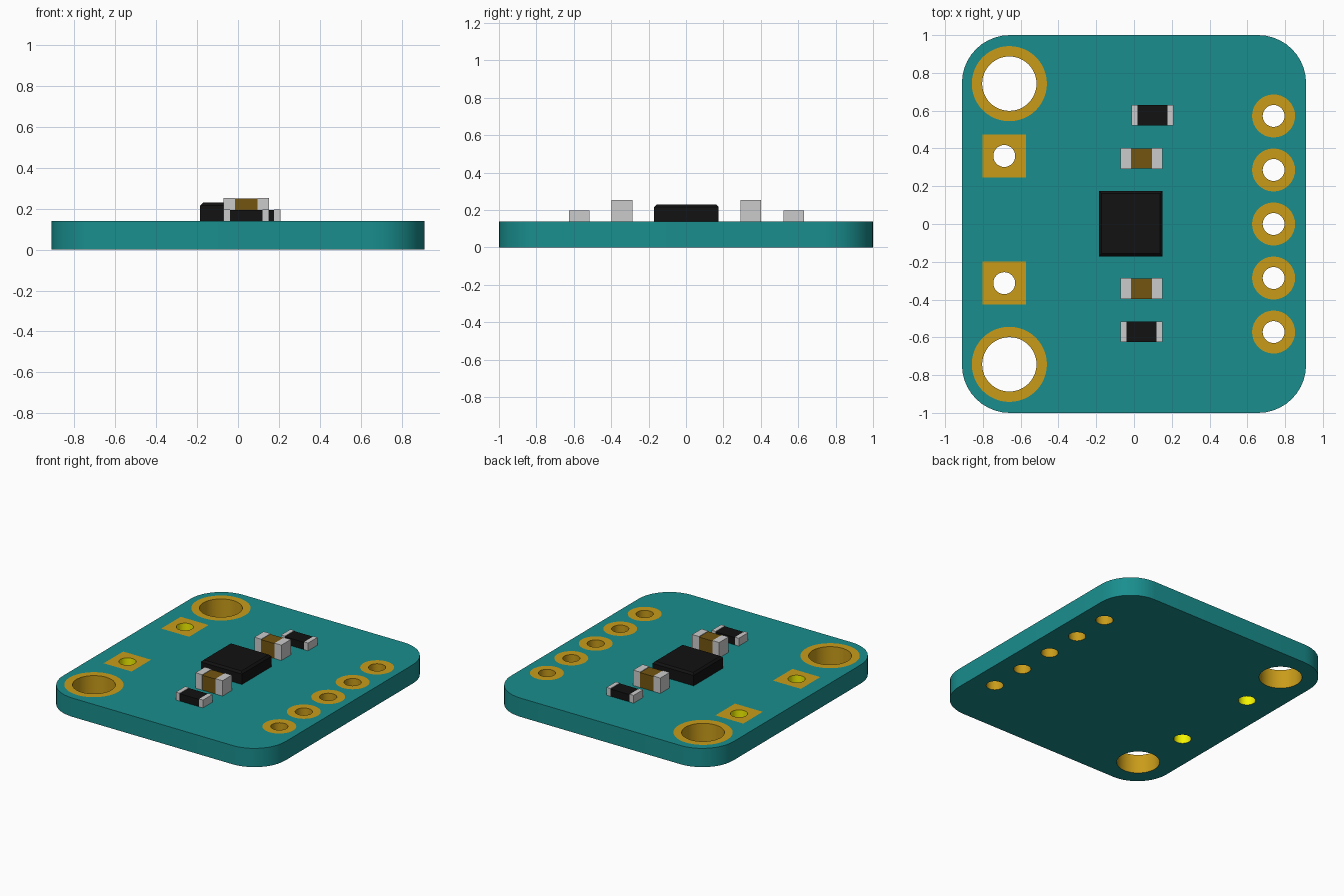
import bpy, bmesh
from math import cos, sin, pi

if "Cube" in bpy.data.objects:
    bpy.data.objects.remove(bpy.data.objects["Cube"])

TOP = 0.139  # board thickness


def material(name, rgb):
    m = bpy.data.materials.new(name)
    m.diffuse_color = (*rgb, 1)
    m.use_nodes = True
    m.node_tree.nodes["Principled BSDF"].inputs["Base Color"].default_value = m.diffuse_color
    return m


TEAL = material("board_teal", (0.01, 0.27, 0.27))
GOLD = material("pad_gold", (0.58, 0.33, 0.01))
YELLOW = material("barrel_yellow", (0.9, 0.9, 0.0))
BLACK = material("package_black", (0.006, 0.006, 0.006))
BROWN = material("capacitor_brown", (0.17, 0.09, 0.005))
SILVER = material("terminal_silver", (0.6, 0.6, 0.6))


def circle(x, y, r, n=32):
    return [(x + r * cos(2 * pi * i / n), y + r * sin(2 * pi * i / n)) for i in range(n)]


def square(x, y, h):
    return [(x - h, y - h), (x + h, y - h), (x + h, y + h), (x - h, y + h)]


def rounded_rect(hx, hy, r, n=10):
    pts = []
    for k, (sx, sy) in enumerate([(1, 1), (-1, 1), (-1, -1), (1, -1)]):
        for i in range(n + 1):
            a = (k + i / n) * pi / 2
            pts.append((sx * (hx - r) + r * cos(a), sy * (hy - r) + r * sin(a)))
    return pts


def fill(bm, loops, z, up):
    """Flat face between an outer loop and its hole loops."""
    edges = []
    for loop in loops:
        vs = [bm.verts.new((x, y, z)) for x, y in loop]
        edges += [bm.edges.new((vs[i - 1], vs[i])) for i in range(len(vs))]
    res = bmesh.ops.triangle_fill(bm, edges=edges, use_beauty=True, normal=(0, 0, 1))
    for f in res["geom"]:
        if isinstance(f, bmesh.types.BMFace):
            f.normal_update()
            if (f.normal.z > 0) != up:
                f.normal_flip()


def wall(bm, loop, outward, mat=0):
    """Vertical wall through the board thickness along a loop."""
    lo = [bm.verts.new((x, y, 0)) for x, y in loop]
    hi = [bm.verts.new((x, y, TOP)) for x, y in loop]
    for i in range(len(loop)):
        q = [lo[i - 1], lo[i], hi[i], hi[i - 1]]
        bm.faces.new(q if outward else q[::-1]).material_index = mat


def finish(name, bm, mats, smooth=False):
    bmesh.ops.remove_doubles(bm, verts=bm.verts, dist=1e-5)
    me = bpy.data.meshes.new(name)
    bm.to_mesh(me)
    bm.free()
    for m in mats:
        me.materials.append(m)
    ob = bpy.data.objects.new(name, me)
    bpy.context.collection.objects.link(ob)
    if smooth:
        bpy.ops.object.select_all(action="DESELECT")
        ob.select_set(True)
        bpy.context.view_layer.objects.active = ob
        bpy.ops.object.shade_smooth_by_angle(angle=0.6)


def box(name, x0, x1, y0, y1, z1, mat, bevel=0):
    bm = bmesh.new()
    bmesh.ops.create_cube(bm, size=1)
    for v in bm.verts:
        v.co = (x1 if v.co.x > 0 else x0, y1 if v.co.y > 0 else y0, z1 if v.co.z > 0 else TOP)
    if bevel:
        rim = [e for e in bm.edges if all(v.co.z > z1 - 1e-4 for v in e.verts)]
        bmesh.ops.bevel(bm, geom=rim, offset=bevel, segments=1, affect="EDGES")
    finish(name, bm, [mat])


# Plated holes: name, pad outline, hole outline, barrel material
pads = []
for side, y in (("back", 0.743), ("front", -0.743)):
    pads.append((f"mounting_ring_{side}", circle(-0.66, y, 0.199, 48), circle(-0.66, y, 0.144, 48), GOLD))
for i in range(5):
    y = 0.286 * (2 - i)
    pads.append((f"pin_pad_{i + 1}", circle(0.739, y, 0.114), circle(0.739, y, 0.058), GOLD))
for side, y in (("back", 0.36), ("front", -0.313)):
    pads.append((f"square_pad_{side}", square(-0.687, y, 0.114), circle(-0.687, y, 0.058), YELLOW))

for name, outer, hole, barrel in pads:
    bm = bmesh.new()
    fill(bm, [outer, hole], TOP, True)
    wall(bm, hole, False, 1)
    finish(name, bm, [GOLD, barrel], True)

# Board, with openings for the flush pads on top and the holes below
outline = rounded_rect(0.911, 1.0, 0.254)
bm = bmesh.new()
fill(bm, [outline] + [p[1] for p in pads], TOP, True)
fill(bm, [outline] + [p[2] for p in pads], 0, False)
wall(bm, outline, True)
finish("circuit_board", bm, [TEAL], True)

# Central chip
box("chip", -0.185, 0.152, -0.171, 0.175, 0.23, BLACK, 0.014)


# Two-terminal parts: body between two metal ends
def component(name, x, y, height, end, mat):
    hx, hy = 0.111, 0.055
    box(name + "_body", x - hx + end, x + hx - end, y - hy + 0.001, y + hy - 0.001, height - 0.004, mat)
    box(name + "_left_end", x - hx, x - hx + end, y - hy, y + hy, height, SILVER)
    box(name + "_right_end", x + hx - end, x + hx, y - hy, y + hy, height, SILVER)


component("capacitor_back", 0.04, 0.347, 0.253, 0.056, BROWN)
component("capacitor_front", 0.04, -0.342, 0.253, 0.056, BROWN)
component("resistor_back", 0.098, 0.576, 0.197, 0.032, BLACK)
component("resistor_front", 0.04, -0.571, 0.197, 0.032, BLACK)
